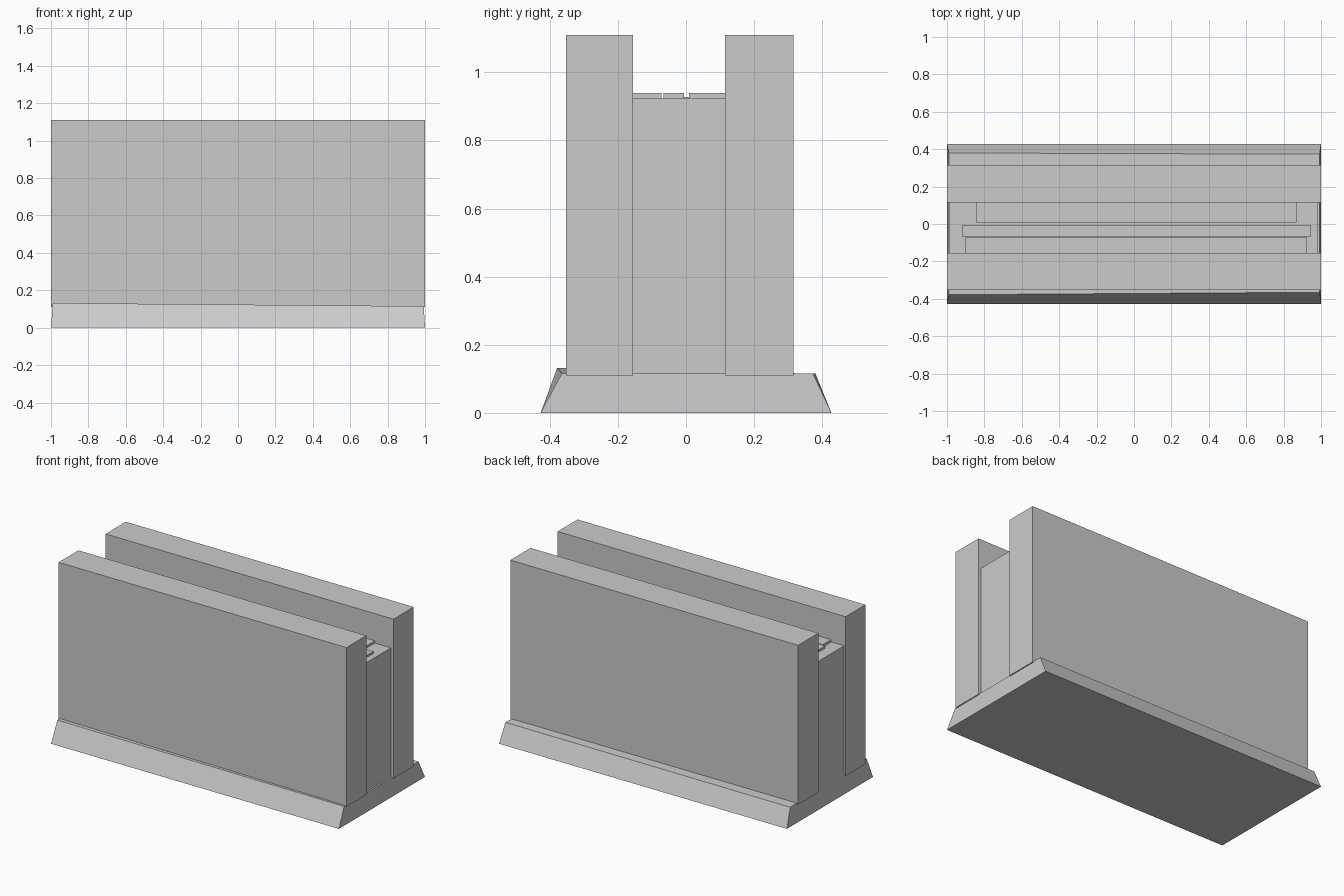
import bpy

default = bpy.data.objects.get("Cube")
if default:
    bpy.data.objects.remove(default, do_unlink=True)

# Single plain finish
GREY = (0.6, 0.6, 0.6, 1.0)
grey = bpy.data.materials.new("plain_grey")
grey.use_nodes = True
grey.diffuse_color = GREY
grey.node_tree.nodes["Principled BSDF"].inputs["Base Color"].default_value = GREY


def solid(name, bottom, top):
    """Six-sided block from matching bottom and top corner loops."""
    faces = [(3, 2, 1, 0), (4, 5, 6, 7)]
    faces += [(i, (i + 1) % 4, (i + 1) % 4 + 4, i + 4) for i in range(4)]
    mesh = bpy.data.meshes.new(name)
    mesh.from_pydata(bottom + top, [], faces)
    mesh.materials.append(grey)
    obj = bpy.data.objects.new(name, mesh)
    bpy.context.collection.objects.link(obj)
    return obj


def block(name, x, y, z):
    """Axis-aligned block from three (low, high) ranges."""
    loops = [[(x[0], y[0], h), (x[1], y[0], h), (x[1], y[1], h), (x[0], y[1], h)]
             for h in z]
    return solid(name, *loops)


# Flared base, with the front right corner slightly raised
solid("base",
      [(-1, -0.427, 0), (1, -0.427, 0), (1, 0.427, 0), (-1, 0.427, 0)],
      [(-0.99, -0.378, 0.132), (0.993, -0.365, 0.115),
       (0.993, 0.373, 0.115), (-0.99, 0.38, 0.115)])

# Tall outer walls
block("front_wall", (-1, 1), (-0.352, -0.155), (0.11, 1.11))
block("back_wall", (-1, 1), (0.115, 0.315), (0.11, 1.11))

# Lower core between the walls
CORE_TOP = 0.925
block("core", (-0.99, 0.982), (-0.155, 0.115), (0.11, CORE_TOP))

# Thin slats lying on the core
slats = {
    "front_slat": ((-0.9, 0.925), (-0.155, -0.072)),
    "middle_slat": ((-0.92, 0.945), (-0.066, -0.006)),
    "back_slat": ((-0.845, 0.87), (0.009, 0.115)),
}
for name, (x, y) in slats.items():
    block(name, x, y, (CORE_TOP, 0.939))
block("gap_strip", (-0.82, 0.81), (-0.006, 0.009), (CORE_TOP, CORE_TOP + 0.002))
